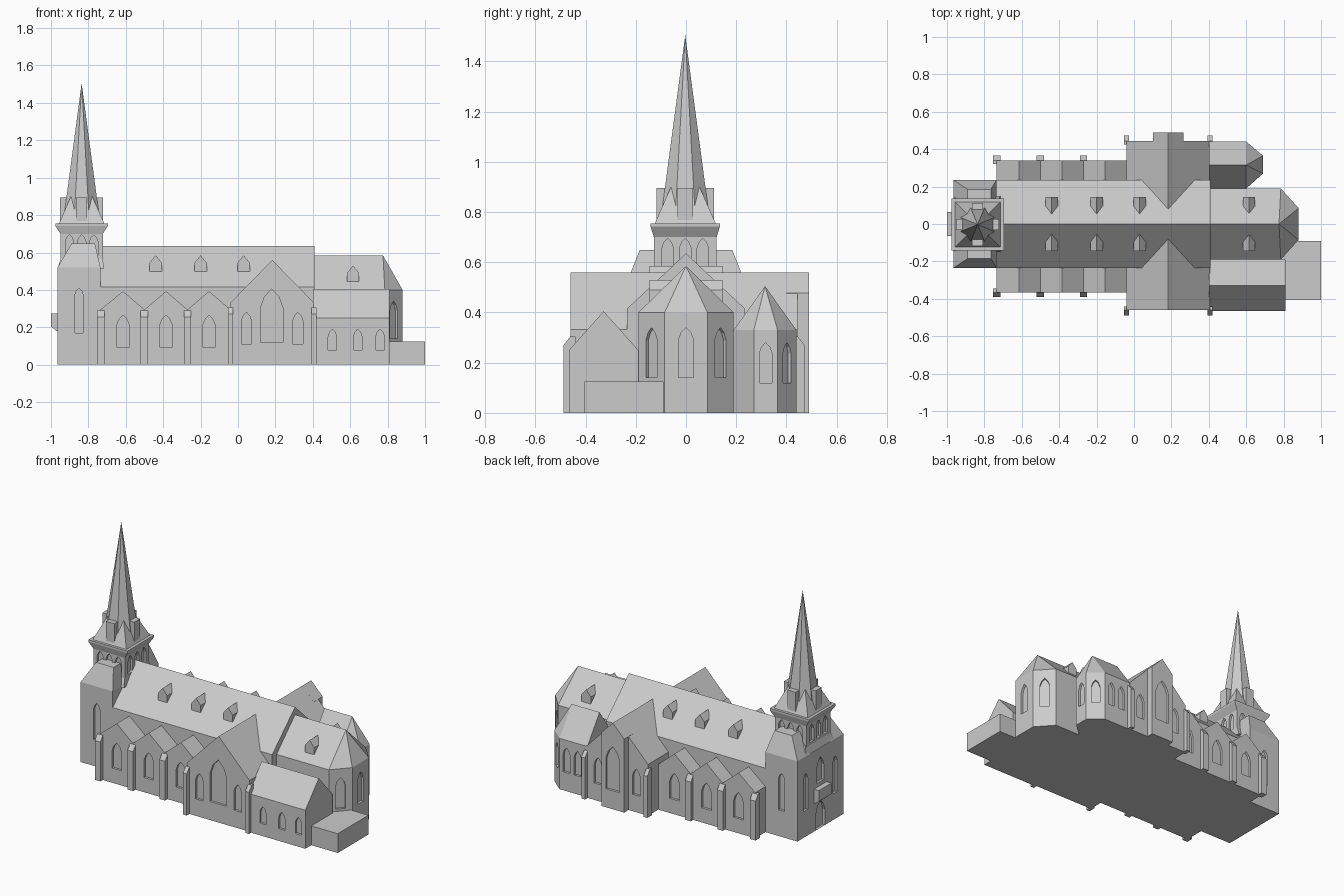
import bpy, bmesh, math
from mathutils import Vector

if "Cube" in bpy.data.objects:
    bpy.data.objects.remove(bpy.data.objects["Cube"])

stone = bpy.data.materials.new("pale_stone")
stone.diffuse_color = (0.6, 0.6, 0.6, 1)
stone.use_nodes = True
stone.node_tree.nodes["Principled BSDF"].inputs["Base Color"].default_value = stone.diffuse_color


def finish(name, bm):
    bmesh.ops.recalc_face_normals(bm, faces=bm.faces)
    mesh = bpy.data.meshes.new(name)
    bm.to_mesh(mesh)
    bm.free()
    mesh.materials.append(stone)
    ob = bpy.data.objects.new(name, mesh)
    bpy.context.collection.objects.link(ob)
    return ob


def add_prism(bm, base, offset):
    """Extrude a planar outline by an offset vector."""
    lo = [bm.verts.new(p) for p in base]
    hi = [bm.verts.new(Vector(p) + Vector(offset)) for p in base]
    bm.faces.new(lo[::-1])
    bm.faces.new(hi)
    for i in range(len(lo)):
        j = (i + 1) % len(lo)
        bm.faces.new((lo[i], lo[j], hi[j], hi[i]))


def prism_x(name, yz, x0, x1):
    bm = bmesh.new()
    add_prism(bm, [(x0, y, z) for y, z in yz], (x1 - x0, 0, 0))
    return finish(name, bm)


def prism_y(name, xz, y0, y1):
    bm = bmesh.new()
    add_prism(bm, [(x, y0, z) for x, z in xz], (0, y1 - y0, 0))
    return finish(name, bm)


def hull(name, pts):
    bm = bmesh.new()
    for p in pts:
        bm.verts.new(p)
    bmesh.ops.convex_hull(bm, input=bm.verts)
    bmesh.ops.dissolve_limit(bm, angle_limit=0.01, verts=bm.verts, edges=bm.edges)
    return finish(name, bm)


def rect(x0, x1, y0, y1, z):
    return [(x, y, z) for x in (x0, x1) for y in (y0, y1)]


def box(name, x0, x1, y0, y1, z0, z1):
    return hull(name, rect(x0, x1, y0, y1, z0) + rect(x0, x1, y0, y1, z1))


def house(c, half, eave, ridge):
    return [(c - half, 0), (c + half, 0), (c + half, eave), (c, ridge), (c - half, eave)]


def cut_windows(ob, windows, depth=0.015):
    """Pointed recesses: (x, y, outward angle in degrees, width, sill, tip)."""
    bm = bmesh.new()
    for x, y, ang, w, z0, z1 in windows:
        a = math.radians(ang)
        n = Vector((math.cos(a), math.sin(a), 0))
        t = Vector((-n.y, n.x, 0))
        spring = z1 - 0.85 * w
        prof = [(-.5, z0), (.5, z0), (.5, spring), (.32, spring + .5 * w),
                (0, z1), (-.32, spring + .5 * w), (-.5, spring)]
        base = [Vector((x, y, 0)) - n * depth + t * u * w + Vector((0, 0, z)) for u, z in prof]
        add_prism(bm, base, n * (depth + 0.02))
    cutter = finish("window_cutter", bm)
    cutter.hide_render = True
    mod = ob.modifiers.new("windows", 'BOOLEAN')
    mod.operation, mod.solver, mod.object = 'DIFFERENCE', 'EXACT', cutter
    deps = bpy.context.evaluated_depsgraph_get()
    mesh = bpy.data.meshes.new_from_object(ob.evaluated_get(deps))
    ob.modifiers.clear()
    ob.data = mesh
    bpy.data.objects.remove(cutter)


def wall_windows(poly, w, z0, z1, shrink=1):
    """One window centred on each edge of an open counter-clockwise wall line."""
    out = []
    for (ax, ay), (bx, by) in zip(poly, poly[1:]):
        ang = math.degrees(math.atan2(ax - bx, by - ay))
        out.append(((ax + bx) / 2, (ay + by) / 2, ang, w, z0, z1))
    return out


# Nave
prism_x("nave", house(0, 0.235, 0.415, 0.635), -0.74, 0.41)

# Aisles with three cross gables, and their buttresses
for side, face in (("south", -0.365), ("north", 0.34)):
    s = -1 if face < 0 else 1
    zigzag = [(-0.735, 0), (-0.735, 0.295)]
    for x in (-0.615, -0.385, -0.155):
        zigzag += [(x, 0.393), (x + 0.115, 0.295)]
    zigzag += [(-0.03, 0)]
    aisle = prism_y(side + "_aisle", zigzag, s * 0.2, face)
    cut_windows(aisle, [(x, face, s * 90, 0.07, 0.095, 0.265) for x in (-0.615, -0.385, -0.155)])
    for x in (-0.735, -0.5, -0.27):
        hull(side + "_aisle_buttress",
             rect(x - .02, x + .02, face - s * .02, face + s * .025, 0)
             + rect(x - .02, x + .02, face - s * .02, face + s * .025, 0.255)
             + rect(x - .02, x + .02, face - s * .02, face, 0.29))

# Transept, its north projection and corner buttresses
transept = prism_y("transept", house(0.183, 0.222, 0.333, 0.56), -0.46, 0.445)
cut_windows(transept, [(0.18, -0.46, -90, 0.12, 0.12, 0.405)]
            + [(x, y, a, 0.055, 0.11, 0.28) for x in (0.045, 0.32)
               for y, a in ((-0.46, -90), (0.445, 90))])
bay = prism_y("transept_bay", house(0.183, 0.082, 0.477, 0.56), 0.40, 0.49)
cut_windows(bay, [(0.183, 0.49, 90, 0.1, 0.12, 0.405)])
for x in (-0.04, 0.407):
    for y, s in ((-0.46, -1), (0.445, 1)):
        hull("transept_buttress",
             rect(x - .013, x + .013, y - s * .02, y + s * .028, 0)
             + rect(x - .013, x + .013, y - s * .02, y + s * .028, 0.27)
             + rect(x - .013, x + .013, y - s * .02, y, 0.305))

# Chancel with polygonal apse
line = [(0.40, -0.19), (0.785, -0.19), (0.88, -0.085), (0.88, 0.085), (0.785, 0.19), (0.40, 0.19)]
chancel = hull("chancel", [(x, y, z) for x, y in line for z in (0, 0.4)]
               + [(0.40, 0, 0.585), (0.775, 0, 0.585)])
cut_windows(chancel, wall_windows(line[1:5], 0.06, 0.14, 0.34))

# North chapel with polygonal end
line = [(0.40, 0.19), (0.6, 0.19), (0.69, 0.27), (0.69, 0.365), (0.6, 0.44), (0.40, 0.44)]
chapel = hull("chapel", [(x, y, z) for x, y in line for z in (0, 0.33)]
              + [(0.40, 0.315, 0.505), (0.6, 0.315, 0.505)])
cut_windows(chapel, wall_windows(line[2:5], 0.05, 0.12, 0.28)
            + [(x, 0.44, 90, 0.05, 0.12, 0.28) for x in (0.47, 0.55)])

# Vestry and low annex
vestry = prism_x("vestry", house(-0.328, 0.138, 0.25, 0.405), 0.40, 0.81)
cut_windows(vestry, [(x, -0.466, -90, 0.045, 0.08, 0.19) for x in (0.505, 0.64, 0.76)])
box("annex", 0.78, 1.0, -0.405, -0.09, 0, 0.125)

# Roof dormers
for x, z in ((-0.44, 0.5), (-0.2, 0.5), (0.03, 0.5), (0.615, 0.445)):
    for s in (-1, 1):
        prism_y("dormer", [(x - .033, z - .03), (x + .033, z - .03), (x + .033, z + .045),
                           (x, z + .085), (x - .033, z + .045)], s * 0.03, s * 0.145)

# Tower base with flanking hipped roofs
TX, TY = -0.836, -0.003
base = box("tower_base", -0.965, -0.735, -0.235, 0.235, 0, 0.52)
cut_windows(base, [(-0.85, s * 0.235, s * 90, 0.045, 0.17, 0.41) for s in (-1, 1)]
            + [(-0.965, y, 180, 0.045, 0.17, 0.41) for y in (-0.15, 0.15)]
            + [(-0.965, 0, 180, 0.09, 0.002, 0.18), (-0.965, 0, 180, 0.07, 0.3, 0.46)])
for s in (-1, 1):
    hull("tower_flank_roof", rect(-0.965, -0.735, s * 0.1, s * 0.235, 0.52)
         + [(x, s * y, 0.648) for x in (-0.89, -0.765) for y in (0.1, 0.185)])
hull("tower_shoulder", rect(-0.965, -0.715, -0.15, 0.15, 0.515)
     + rect(-0.945, -0.725, -0.125, 0.125, 0.575))

# Porch canopy over the west door
prism_y("porch_canopy", [(-0.95, 0.18), (-0.97, 0.18), (-1.0, 0.205), (-1.0, 0.275), (-0.95, 0.275)],
        -0.065, 0.065)

# Belfry, cornice and spire
BX, BY = 0.113, 0.125
belfry = box("belfry", TX - BX, TX + BX, TY - BY, TY + BY, 0.5, 0.71)
cut_windows(belfry, [(TX + d, TY + s * BY, s * 90, 0.045, 0.58, 0.695)
                     for d in (-.065, 0, .065) for s in (-1, 1)]
            + [(TX + s * BX, TY + d, 90 - s * 90, 0.045, 0.58, 0.695)
               for d in (-.07, 0, .07) for s in (-1, 1)])
hull("cornice", rect(TX - BX, TX + BX, TY - BY, TY + BY, 0.70)
     + rect(TX - .14, TX + .14, TY - .138, TY + .138, 0.742)
     + rect(TX - .14, TX + .14, TY - .138, TY + .138, 0.755))
hull("spire_broach", rect(TX - .122, TX + .122, TY - .122, TY + .122, 0.753) + [(TX, TY, 1.03)])
R = 0.1 / math.cos(math.pi / 8)
hull("spire", [(TX + R * math.cos((i + .5) * math.pi / 4), TY + R * math.sin((i + .5) * math.pi / 4), 0.753)
               for i in range(8)] + [(TX, TY, 1.505)])
box("spire_lights_x", TX - .115, TX + .115, TY - .03, TY + .03, 0.753, 0.895)
box("spire_lights_y", TX - .03, TX + .03, TY - .115, TY + .115, 0.753, 0.895)
